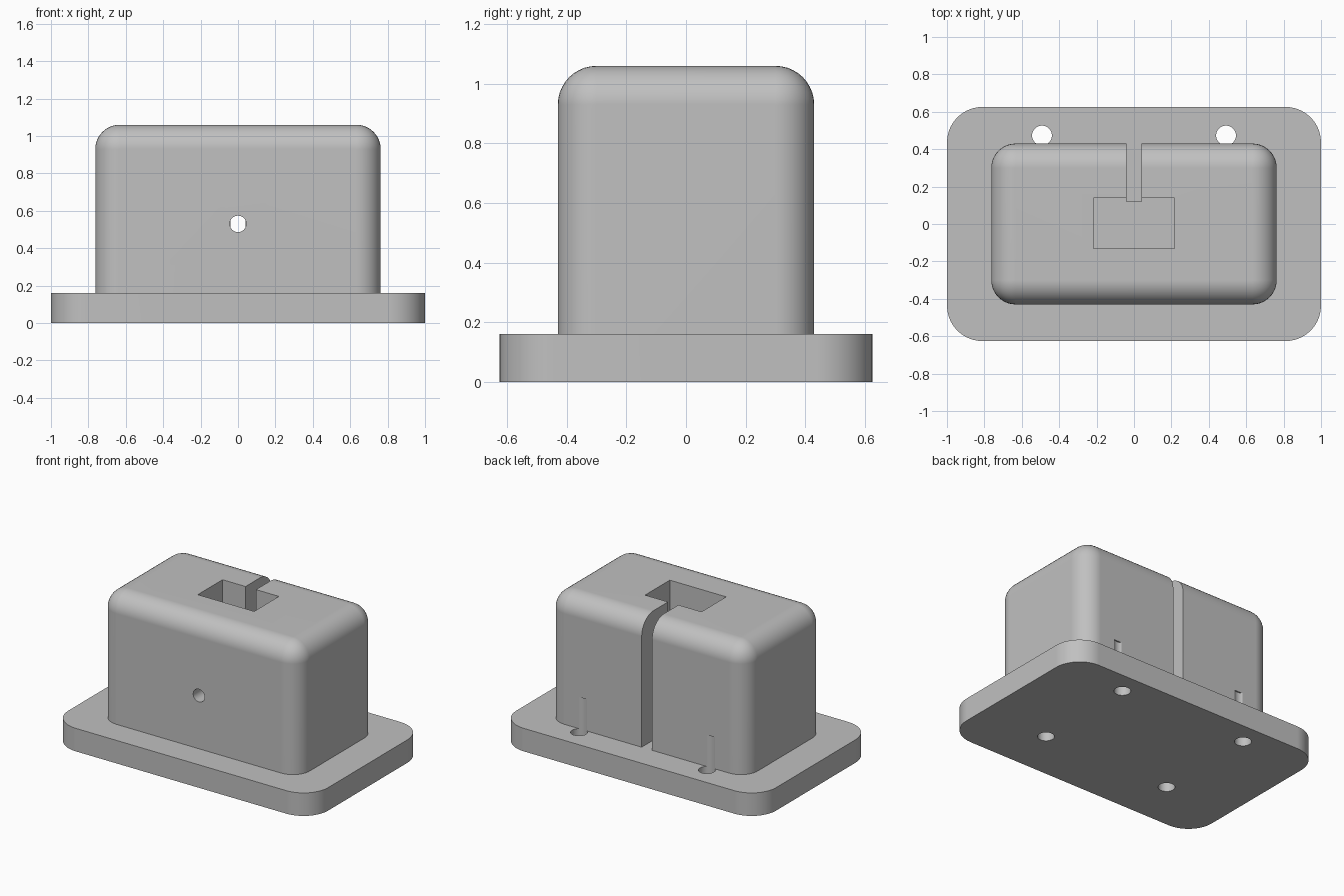
import bpy
import bmesh
import math
from mathutils import Matrix, Vector

cube = bpy.data.objects.get("Cube")
if cube:
    bpy.data.objects.remove(cube, do_unlink=True)

grey = bpy.data.materials.new("plain grey")
grey.use_nodes = True
colour = (0.53, 0.53, 0.53, 1)
grey.diffuse_color = colour
grey.node_tree.nodes["Principled BSDF"].inputs["Base Color"].default_value = colour


def finish(bm, name):
    mesh = bpy.data.meshes.new(name)
    bm.to_mesh(mesh)
    bm.free()
    mesh.materials.append(grey)
    ob = bpy.data.objects.new(name, mesh)
    bpy.context.collection.objects.link(ob)
    return ob


def box(name, low, high, radius=0, round_top=False):
    """Box between two corners, with rounded upright edges and optionally a rounded top."""
    low, high = Vector(low), Vector(high)
    bm = bmesh.new()
    bmesh.ops.create_cube(bm, size=1)
    bmesh.ops.scale(bm, vec=high - low, verts=bm.verts)
    bmesh.ops.translate(bm, vec=(low + high) / 2, verts=bm.verts)
    if radius:
        edges = []
        for e in bm.edges:
            a, b = (v.co.z for v in e.verts)
            if abs(a - b) > 0.01 or (round_top and a > high.z - 0.01):
                edges.append(e)
        bmesh.ops.bevel(bm, geom=edges, offset=radius, segments=10,
                        profile=0.5, affect='EDGES', clamp_overlap=True)
    return finish(bm, name)


def rod(name, radius, start, end):
    """Cylinder running from start to end."""
    start, end = Vector(start), Vector(end)
    axis = end - start
    turn = axis.to_track_quat('Z', 'Y').to_matrix().to_4x4()
    bm = bmesh.new()
    bmesh.ops.create_cone(bm, cap_ends=True, segments=40, radius1=radius,
                          radius2=radius, depth=axis.length,
                          matrix=Matrix.Translation((start + end) / 2) @ turn)
    return finish(bm, name)


def combine(target, other, operation):
    mod = target.modifiers.new(operation.lower(), 'BOOLEAN')
    mod.operation = operation
    mod.solver = 'EXACT'
    mod.object = other
    bpy.ops.object.select_all(action='DESELECT')
    bpy.context.view_layer.objects.active = target
    target.select_set(True)
    bpy.ops.object.modifier_apply(modifier=mod.name)
    bpy.data.objects.remove(other, do_unlink=True)


# Rounded block with top pocket, rear slot and front cross hole
body = box("mounting_block", (-0.763, -0.43, 0.08), (0.763, 0.43, 1.06), 0.13, True)
combine(body, box("pocket", (-0.217, -0.132, 0.3), (0.217, 0.14, 1.3)), 'DIFFERENCE')
combine(body, box("rear_slot", (-0.04, 0.12, -0.1), (0.04, 0.7, 1.4)), 'DIFFERENCE')
combine(body, rod("cross_hole", 0.044, (0, -0.7, 0.53), (0, 0.2, 0.53)), 'DIFFERENCE')

# Flange with rounded corners
combine(body, box("flange", (-1, -0.626, 0), (1, 0.626, 0.16), 0.19), 'UNION')

# Blind bolt holes from below; the rear pair nick the back wall
for x in (-0.492, 0.492):
    for y in (-0.27, 0.473):
        combine(body, rod("bolt_hole", 0.053, (x, y, -0.1), (x, y, 0.38)), 'DIFFERENCE')

# Smooth rounded edges with flat main faces
bpy.ops.object.select_all(action='DESELECT')
bpy.context.view_layer.objects.active = body
body.select_set(True)
bpy.ops.object.shade_smooth_by_angle(angle=math.radians(30))
normals = body.modifiers.new("flat_faces", 'WEIGHTED_NORMAL')
normals.keep_sharp = True
